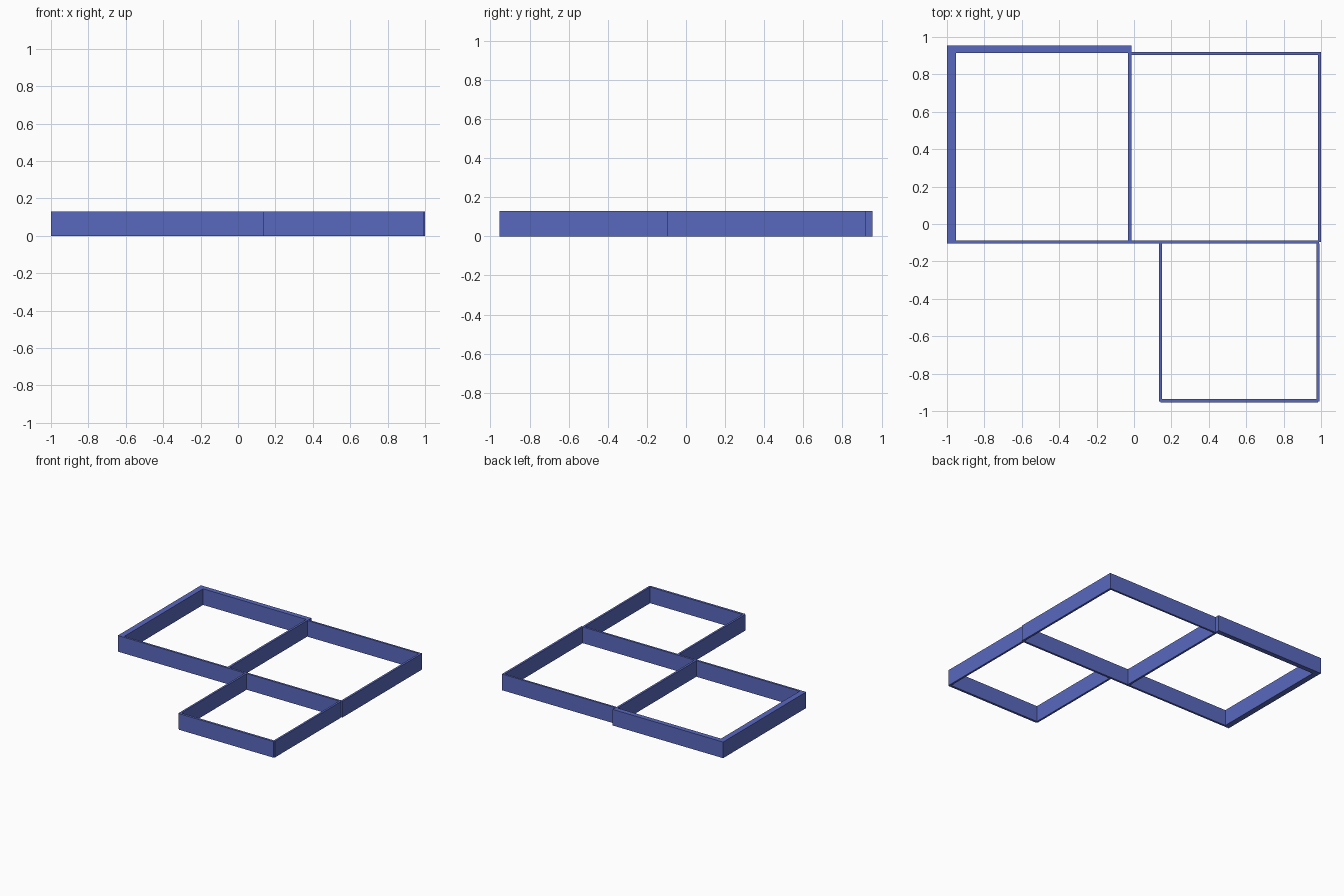
import bpy

if "Cube" in bpy.data.objects:
    bpy.data.objects.remove(bpy.data.objects["Cube"])

HEIGHT = 0.13

blue = bpy.data.materials.new("wall_blue")
blue.diffuse_color = (0.10, 0.14, 0.52, 1)
blue.use_nodes = True
blue.node_tree.nodes["Principled BSDF"].inputs["Base Color"].default_value = blue.diffuse_color


def wall(name, x0, x1, y0, y1):
    """Upright straight wall standing on the floor plane."""
    bpy.ops.mesh.primitive_cube_add(
        size=1, location=((x0 + x1) / 2, (y0 + y1) / 2, HEIGHT / 2))
    ob = bpy.context.object
    ob.name = name
    ob.scale = (x1 - x0, y1 - y0, HEIGHT)
    bpy.ops.object.transform_apply(location=False, rotation=False, scale=True)
    ob.data.materials.append(blue)


# Thick outer walls of the left room
wall("left_outer_wall", -1.0, -0.953, -0.104, 0.955)
wall("back_left_outer_wall", -0.953, -0.014, 0.915, 0.955)

# Long shared wall and the partition between the two back rooms
wall("shared_long_wall", -0.953, 0.988, -0.104, -0.087)
wall("partition_wall", -0.031, -0.014, -0.087, 0.915)

# Right back room
wall("back_right_wall", -0.014, 0.983, 0.903, 0.919)
wall("right_wall", 0.983, 1.0, -0.096, 0.919)

# Front right room
wall("front_room_left_wall", 0.134, 0.150, -0.948, -0.104)
wall("front_room_right_wall", 0.976, 0.992, -0.948, -0.104)
wall("front_wall", 0.142, 0.985, -0.955, -0.936)
